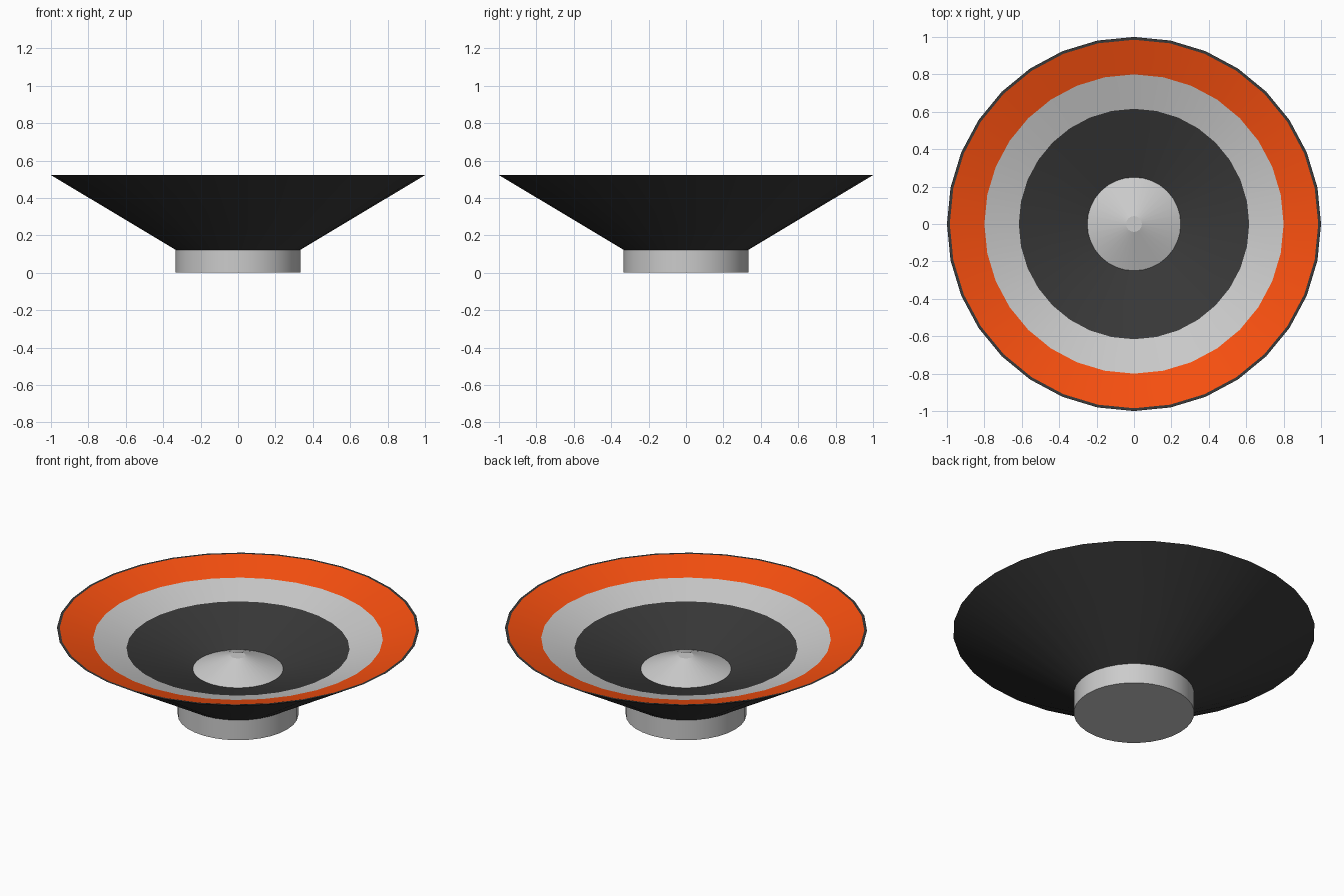
import bpy, bmesh, math

if "Cube" in bpy.data.objects:
    bpy.data.objects.remove(bpy.data.objects["Cube"])

SIDES = 32


def make_material(name, rgb):
    m = bpy.data.materials.new(name)
    m.diffuse_color = (*rgb, 1.0)
    m.use_nodes = True
    m.node_tree.nodes["Principled BSDF"].inputs["Base Color"].default_value = m.diffuse_color
    return m


black = make_material("matte_black", (0.04, 0.04, 0.04))
orange = make_material("orange", (0.95, 0.08, 0.005))


def lathe(name, profile, material=None):
    """Revolve a (radius, z) profile around z; radius 0 closes to a point."""
    bm = bmesh.new()
    rings = []
    for r, z in profile:
        if r == 0:
            rings.append([bm.verts.new((0, 0, z))] * SIDES)
        else:
            rings.append([bm.verts.new((r * math.cos(a), r * math.sin(a), z))
                          for a in (2 * math.pi * i / SIDES for i in range(SIDES))])
    for low, high in zip(rings, rings[1:]):
        for i in range(SIDES):
            j = (i + 1) % SIDES
            corners = list(dict.fromkeys((low[i], low[j], high[j], high[i])))
            bm.faces.new(corners)
    mesh = bpy.data.meshes.new(name)
    bm.to_mesh(mesh)
    bm.free()
    obj = bpy.data.objects.new(name, mesh)
    bpy.context.collection.objects.link(obj)
    if material:
        mesh.materials.append(material)
    bpy.ops.object.select_all(action='DESELECT')
    obj.select_set(True)
    bpy.context.view_layer.objects.active = obj
    bpy.ops.object.shade_smooth_by_angle(angle=math.radians(15))
    return obj


# Round foot standing on the ground
lathe("base", [(0, 0), (0.333, 0), (0.333, 0.122), (0, 0.122)])

# Outer cone with its thin flat lip
lathe("outer_shell", [(0.333, 0.122), (1.0, 0.522), (0.985, 0.522)], black)

# Shallower inner cone, in coloured bands from the rim inwards
lathe("orange_band", [(0.80, 0.463), (0.985, 0.522)][::-1], orange)
lathe("grey_band", [(0.80, 0.463), (0.616, 0.404)])
lathe("inner_cone", [(0.616, 0.404), (0.25, 0.28)], black)

# Raised centre cap with a small flat tip
lathe("centre_cap", [(0.25, 0.28), (0.042, 0.363), (0, 0.363)])
